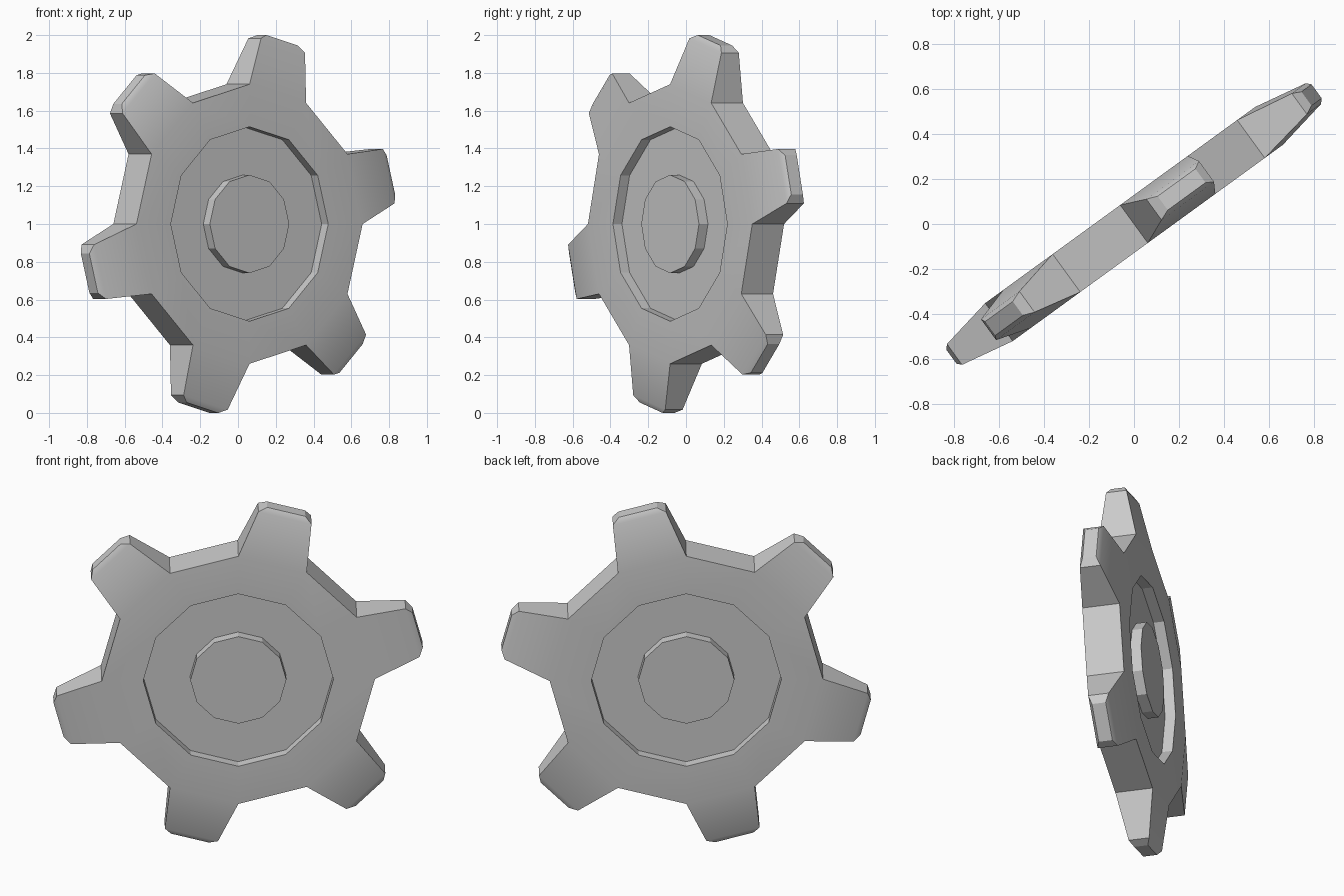
import bpy, bmesh
from math import radians, sin, cos
from mathutils import Matrix, Vector

cube = bpy.data.objects.get("Cube")
if cube:
    bpy.data.objects.remove(cube)

SIDES = 12
STEP = radians(360 / SIDES)
HALF = 0.104          # half thickness of the wheel

bm = bmesh.new()


def ring(radius, depth):
    return [bm.verts.new((radius * cos(i * STEP), depth, radius * sin(i * STEP)))
            for i in range(SIDES)]


def bridge(a, b):
    n = len(a)
    for i in range(n):
        j = (i + 1) % n
        bm.faces.new((a[i], a[j], b[j], b[i]))


def tooth_loop(angle, reach, half_width, half_depth):
    out = Vector((cos(angle), 0, sin(angle)))
    side = Vector((-sin(angle), 0, cos(angle)))
    corners = ((-1, -1), (1, -1), (1, 1), (-1, 1))
    return [bm.verts.new(out * reach + side * s * half_width + Vector((0, d * half_depth, 0)))
            for s, d in corners]


# Both faces: raised hub, recessed channel, flat outer band
rims = []
for sign in (-1, 1):
    profile = [(0.26, HALF), (0.26, 0.045), (0.515, 0.045), (0.515, HALF), (0.74, HALF)]
    rings = [ring(r, sign * d) for r, d in profile]
    bm.faces.new(rings[0])
    for a, b in zip(rings, rings[1:]):
        bridge(a, b)
    rims.append(rings[-1])

# Rim: alternating flat gaps and tapered, chamfered teeth
front, back = rims
for i in range(SIDES):
    j = (i + 1) % SIDES
    root = [front[i], front[j], back[j], back[i]]
    if i % 2:
        bm.faces.new(root)
    else:
        mid = (i + 0.5) * STEP
        tip = tooth_loop(mid, 0.978, 0.149, 0.057)
        crown = tooth_loop(mid, 1.007, 0.107, 0.038)
        bridge(root, tip)
        bridge(tip, crown)
        bm.faces.new(crown)

bmesh.ops.recalc_face_normals(bm, faces=bm.faces)
bm.transform(Matrix.Translation((0, 0, 1)) @ Matrix.Rotation(radians(36), 4, "Z"))

mesh = bpy.data.meshes.new("gear_wheel")
bm.to_mesh(mesh)
bm.free()
gear = bpy.data.objects.new("gear_wheel", mesh)
bpy.context.collection.objects.link(gear)

# Plain grey material
grey = bpy.data.materials.new("light_grey")
grey.use_nodes = True
colour = (0.6, 0.6, 0.6, 1)
grey.diffuse_color = colour
grey.node_tree.nodes["Principled BSDF"].inputs["Base Color"].default_value = colour
mesh.materials.append(grey)

bpy.context.view_layer.objects.active = gear
gear.select_set(True)
bpy.ops.object.shade_smooth_by_angle(angle=radians(25))
